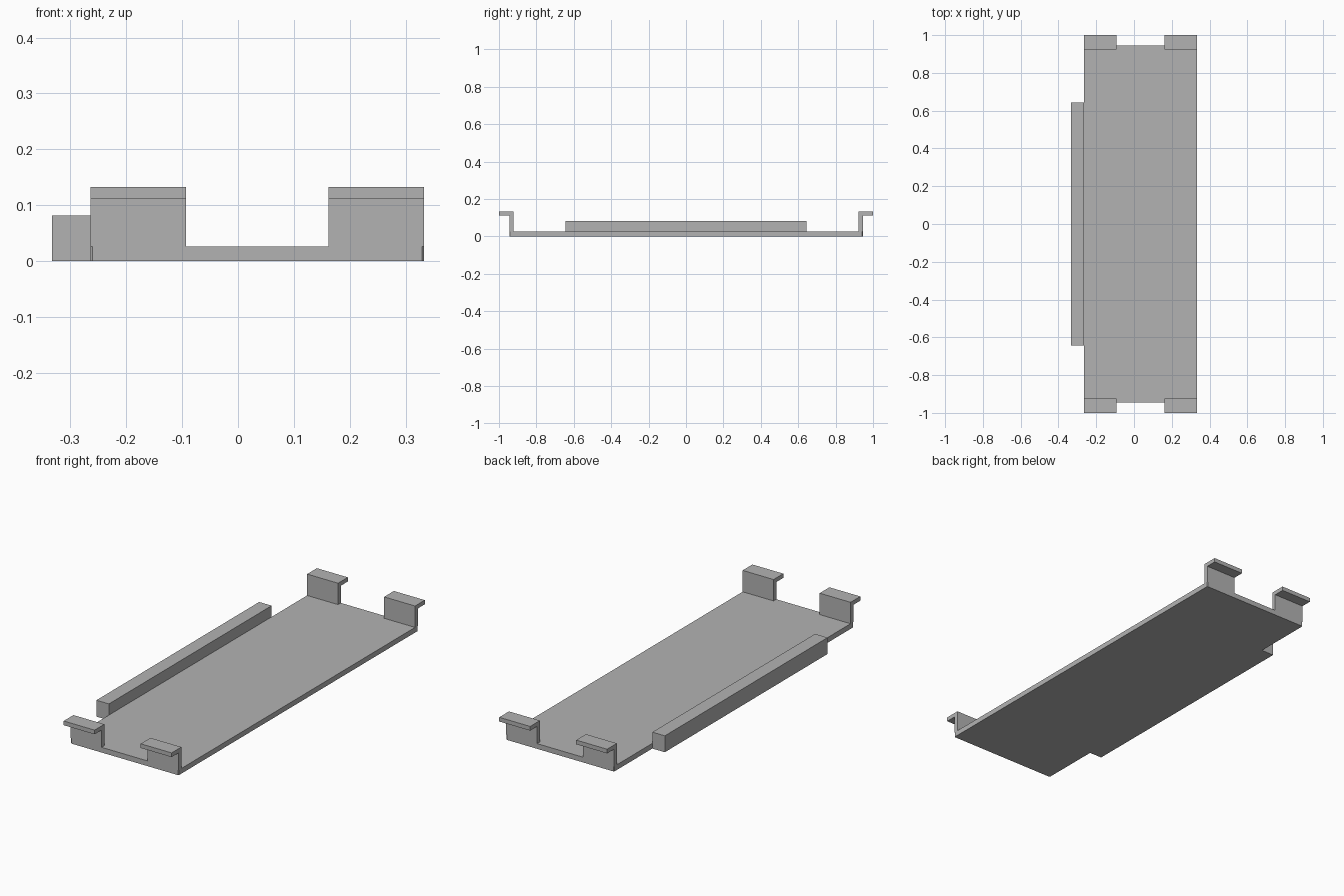
import bpy
import bmesh

if "Cube" in bpy.data.objects:
    bpy.data.objects.remove(bpy.data.objects["Cube"], do_unlink=True)

# One plain grey for the whole bracket
GREY = (0.45, 0.45, 0.45, 1.0)
grey = bpy.data.materials.new("plain_grey")
grey.use_nodes = True
grey.diffuse_color = GREY
grey.node_tree.nodes["Principled BSDF"].inputs["Base Color"].default_value = GREY

LEFT, RIGHT = -0.264, 0.333       # plate sides
END, INNER = 0.945, 0.923         # outer and inner face of the end walls
THICK = 0.026                     # plate thickness
RAIL_SIDE, RAIL_END, RAIL_TOP = -0.333, 0.643, 0.082
CLIP_TOP, LIP_UNDER = 0.133, 0.112
CLIP_WIDTH = 0.171


def finish(name, bm):
    bmesh.ops.recalc_face_normals(bm, faces=bm.faces)
    mesh = bpy.data.meshes.new(name)
    bm.to_mesh(mesh)
    bm.free()
    mesh.materials.append(grey)
    obj = bpy.data.objects.new(name, mesh)
    bpy.context.collection.objects.link(obj)
    return obj


def extrude(name, points, direction):
    """Sweep a flat outline along a direction into a solid."""
    bm = bmesh.new()
    face = bm.faces.new([bm.verts.new(p) for p in points])
    swept = bmesh.ops.extrude_face_region(bm, geom=[face])["geom"]
    verts = [v for v in swept if isinstance(v, bmesh.types.BMVert)]
    bmesh.ops.translate(bm, verts=verts, vec=direction)
    return finish(name, bm)


# Base plate with slightly clipped corners
C = 0.004
plate = [(LEFT + C, -END), (RIGHT - C, -END), (RIGHT, -END + C), (RIGHT, END - C),
         (RIGHT - C, END), (LEFT + C, END), (LEFT, END - C), (LEFT, -END + C)]
extrude("base_plate", [(x, y, 0) for x, y in plate], (0, 0, THICK))

# Raised rail along the side
rail = [(RAIL_SIDE, 0), (LEFT, 0), (LEFT, RAIL_TOP), (RAIL_SIDE, RAIL_TOP)]
extrude("side_rail", [(x, -RAIL_END, z) for x, z in rail], (0, 2 * RAIL_END, 0))

# Upright clips with outward lips at the four corners
clip = [(INNER, THICK), (INNER, CLIP_TOP), (1, CLIP_TOP), (1, LIP_UNDER),
        (END, LIP_UNDER), (END, THICK)]
for end, sign in (("front", -1), ("back", 1)):
    for side, x in (("right", LEFT), ("left", RIGHT - CLIP_WIDTH)):
        extrude(f"{end}_{side}_clip", [(x, sign * y, z) for y, z in clip],
                (CLIP_WIDTH, 0, 0))
